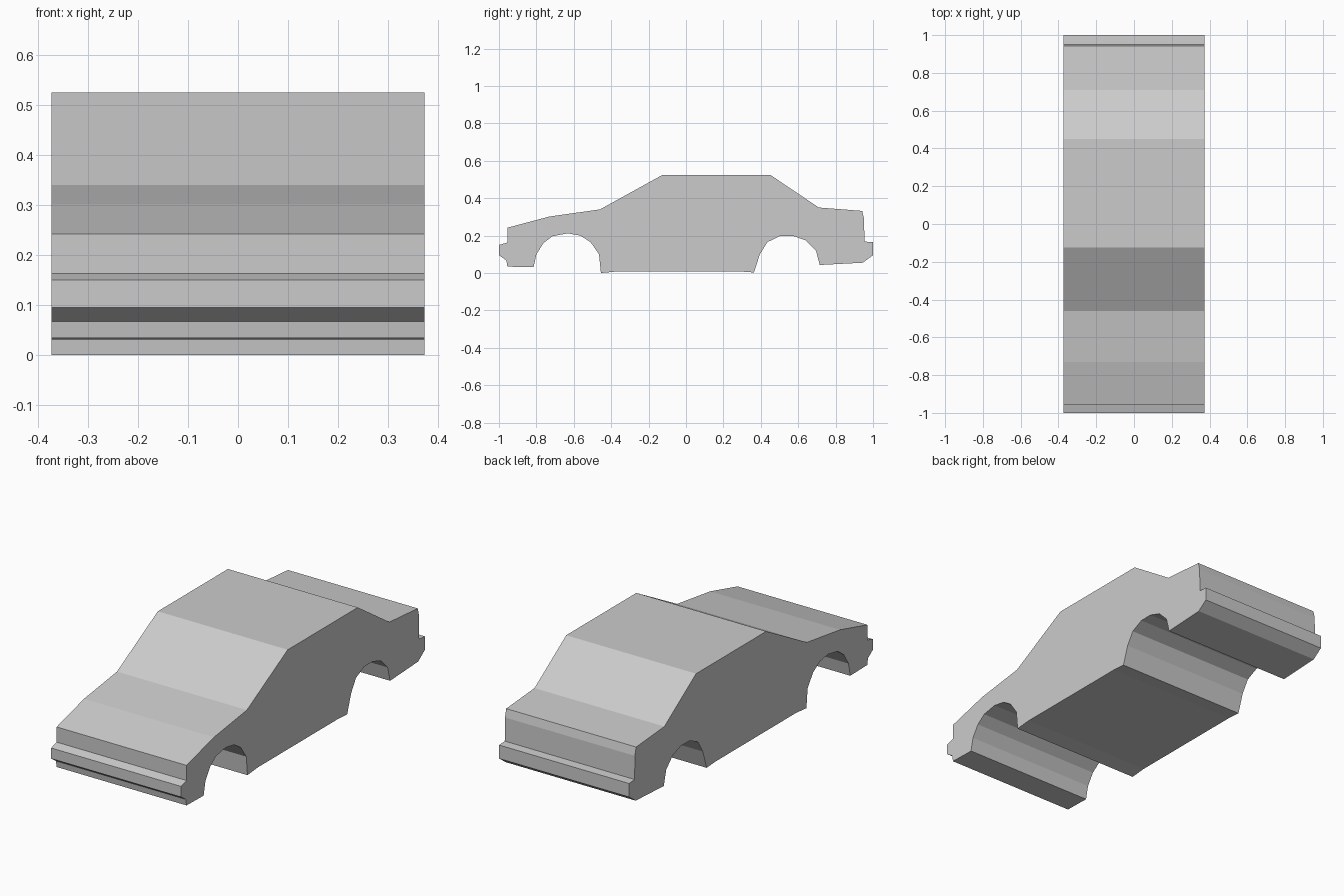
import bpy, bmesh

if "Cube" in bpy.data.objects:
    bpy.data.objects.remove(bpy.data.objects["Cube"])

HALF_WIDTH = 0.373

# Side profile pieces as (y, z), running round the outline
nose = [(-0.955, 0.034), (-0.96, 0.067), (-1.0, 0.095), (-1.0, 0.15),
        (-0.955, 0.163), (-0.955, 0.242)]
roofline = [(-0.73, 0.302), (-0.46, 0.34), (-0.125, 0.525), (0.45, 0.525),
            (0.71, 0.35), (0.942, 0.332)]
tail = [(0.952, 0.29), (0.954, 0.168), (1.0, 0.165), (1.0, 0.095),
        (0.945, 0.055)]
rear_arch = [(0.715, 0.043), (0.695, 0.12), (0.64, 0.175), (0.572, 0.198),
             (0.502, 0.197), (0.435, 0.165), (0.395, 0.1), (0.363, 0.003)]
sill = [(0.29, 0.008), (-0.37, 0.008)]
front_arch = [(-0.455, 0.0), (-0.465, 0.1), (-0.51, 0.165), (-0.565, 0.2),
              (-0.633, 0.212), (-0.713, 0.197), (-0.762, 0.16),
              (-0.80, 0.1), (-0.815, 0.031)]


def extrude_profile(name, points, half_width):
    """Flat-shaded solid from a y-z outline, extruded across x."""
    bm = bmesh.new()
    face = bm.faces.new([bm.verts.new((-half_width, y, z)) for y, z in points])
    ext = bmesh.ops.extrude_face_region(bm, geom=[face], use_keep_orig=True)
    moved = [v for v in ext["geom"] if isinstance(v, bmesh.types.BMVert)]
    bmesh.ops.translate(bm, verts=moved, vec=(2 * half_width, 0, 0))
    bmesh.ops.recalc_face_normals(bm, faces=bm.faces)
    mesh = bpy.data.meshes.new(name)
    bm.to_mesh(mesh)
    bm.free()
    obj = bpy.data.objects.new(name, mesh)
    bpy.context.collection.objects.link(obj)
    return obj


# Car body shell with open wheel arches
extrude_profile("car_body",
                nose + roofline + tail + rear_arch + sill + front_arch,
                HALF_WIDTH)
